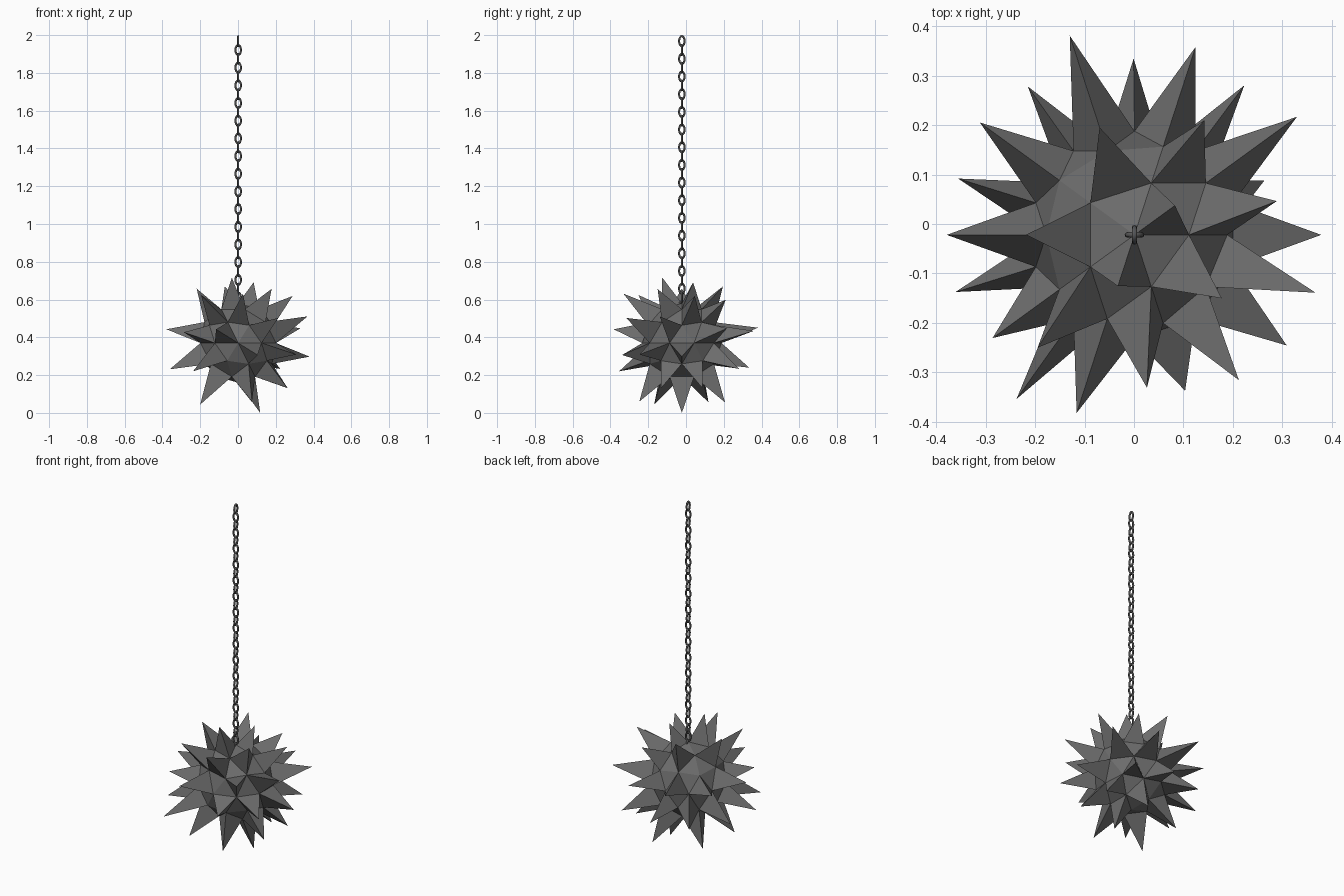
import bpy, bmesh
from math import sin, cos, pi, radians, sqrt, atan2
from mathutils import Vector

if "Cube" in bpy.data.objects:
    bpy.data.objects.remove(bpy.data.objects["Cube"])

CENTRE = Vector((0.001, -0.022, 0.37))
BALL_RADIUS = 0.21

# Spikes by ring: unit height of the ring -> {azimuth in degrees: tip distance}
SPIKES = {
    0.954: {36: 0.337, 252: 0.363},
    0.795: {108: 0.377, 180: 0.362, 324: 0.36},
    0.644: {13.35: 0.387, 58.65: 0.355, 229.35: 0.394, 274.65: 0.406},
    0.3435: {342.3: 0.41, 305.7: 0.386},
    0.1875: {36: 0.414, 108: 0.432, 180: 0.387, 252: 0.386},
    0.158: {72: 0.405, 144: 0.392, 216: 0.36},
    -0.158: {324: 0.386},
    -0.1875: {0: 0.385, 288: 0.338},
    -0.3435: {53.7: 0.4, 90.3: 0.38, 125.7: 0.394,
              162.3: 0.399, 197.7: 0.405, 234.3: 0.436},
    -0.644: {22.65: 0.372, 337.35: 0.37},
    -0.795: {72: 0.396, 144: 0.395, 216: 0.41, 288: 0.39},
    -0.954: {0: 0.388},
}


def paint(obj, name, shade):
    mat = bpy.data.materials.new(name)
    mat.diffuse_color = (shade, shade, shade, 1)
    mat.use_nodes = True
    mat.node_tree.nodes["Principled BSDF"].inputs["Base Color"].default_value = mat.diffuse_color
    obj.data.materials.append(mat)


# Spiked ball: icosphere whose chosen faces are poked out to points
bm = bmesh.new()
bmesh.ops.create_icosphere(bm, subdivisions=2, radius=BALL_RADIUS)
panels = [(f, f.calc_center_median().normalized()) for f in bm.faces]
chosen = {}
for h, ring in SPIKES.items():
    r = sqrt(1 - h * h)
    for az, tip in ring.items():
        d = Vector((r * cos(radians(az)), r * sin(radians(az)), h))
        face, direction = max(panels, key=lambda p: p[1].dot(d))
        chosen[face] = direction * tip
for face, tip in chosen.items():
    poked = bmesh.ops.poke(bm, faces=[face])
    poked["verts"][0].co = tip
bmesh.ops.recalc_face_normals(bm, faces=bm.faces)
mesh = bpy.data.meshes.new("spiked_ball")
bm.to_mesh(mesh)
bm.free()
ball = bpy.data.objects.new("spiked_ball", mesh)
ball.location = CENTRE
bpy.context.collection.objects.link(ball)
paint(ball, "dark_iron", 0.15)

# Chain link: upright torus stretched into an oval of even thickness
bpy.ops.mesh.primitive_torus_add(major_segments=16, minor_segments=8,
                                 major_radius=0.0145, minor_radius=0.0055)
link = bpy.context.object
link.name = "chain_link"
for v in link.data.vertices:
    x, y, z = v.co
    v.co = (x, -z, y + 0.012 * sin(atan2(y, x)))
bpy.ops.object.shade_smooth_by_angle(angle=radians(60))
paint(link, "chain_iron", 0.1)

# Chain: alternate links turned a quarter, hanging down to the ball
for i in range(31):
    part = link if i == 0 else link.copy()
    if i:
        bpy.context.collection.objects.link(part)
    part.location = (CENTRE.x, CENTRE.y, 1.968 - 0.0468 * i)
    part.rotation_euler = (0, 0, pi / 2 if i % 2 == 0 else 0)
